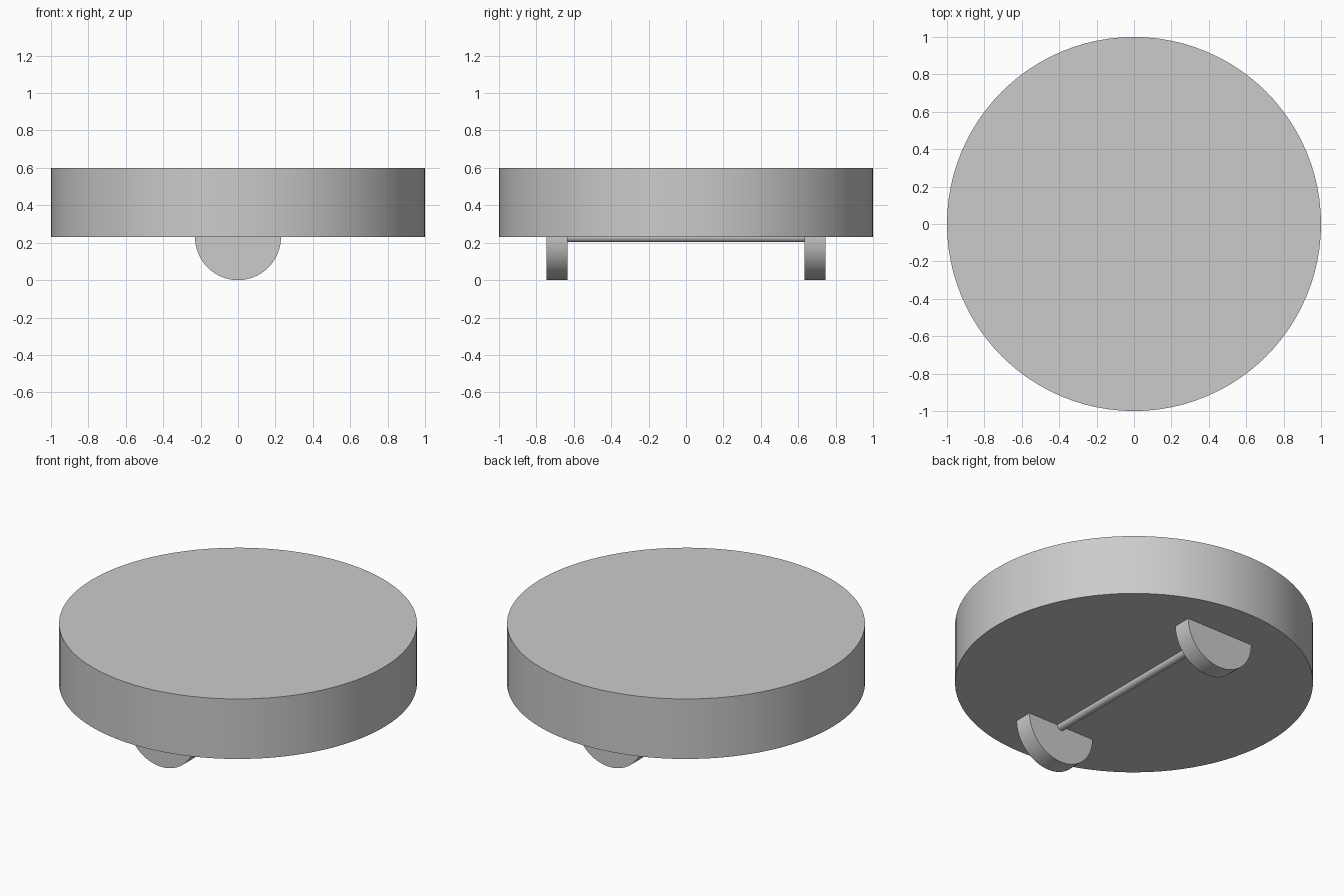
import bpy
import math

if "Cube" in bpy.data.objects:
    bpy.data.objects.remove(bpy.data.objects["Cube"], do_unlink=True)

grey = bpy.data.materials.new("plain_grey")
grey.use_nodes = True
colour = (0.6, 0.6, 0.6, 1.0)
grey.diffuse_color = colour
grey.node_tree.nodes["Principled BSDF"].inputs["Base Color"].default_value = colour


def cylinder(name, radius, depth, location, sides, along_y=False):
    """Smooth-sided cylinder with crisp flat caps."""
    tilt = math.pi / 2 if along_y else 0
    bpy.ops.mesh.primitive_cylinder_add(
        vertices=sides, radius=radius, depth=depth,
        location=location, rotation=(tilt, 0, 0))
    obj = bpy.context.object
    obj.name = name
    obj.data.materials.append(grey)
    bpy.ops.object.shade_smooth_by_angle(angle=math.radians(30))
    return obj


BODY_BOTTOM, BODY_TOP = 0.23, 0.60
WHEEL_RADIUS, WHEEL_WIDTH, WHEEL_Y = 0.23, 0.112, 0.69

# Round body
cylinder("body_disc", 1.0, BODY_TOP - BODY_BOTTOM,
         (0, 0, (BODY_BOTTOM + BODY_TOP) / 2), 96)

# Wheels sunk halfway into the underside
for name, side in (("front_wheel", -1), ("back_wheel", 1)):
    cylinder(name, WHEEL_RADIUS, WHEEL_WIDTH,
             (0, side * WHEEL_Y, WHEEL_RADIUS), 64, along_y=True)

# Axle joining the wheels
cylinder("axle", 0.027, 2 * WHEEL_Y, (0, 0, WHEEL_RADIUS), 32, along_y=True)
